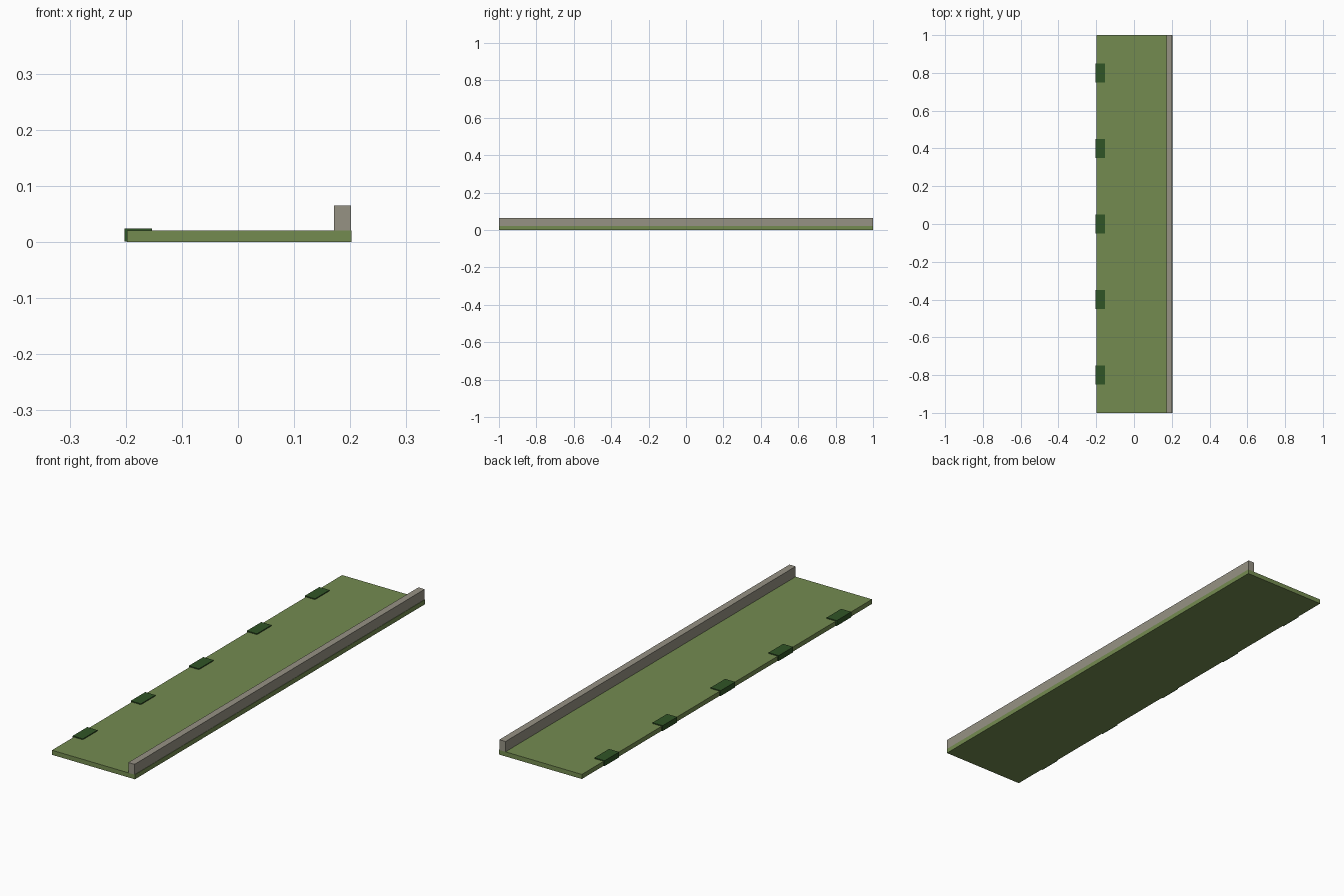
import bpy

cube = bpy.data.objects.get("Cube")
if cube:
    bpy.data.objects.remove(cube, do_unlink=True)


def make_material(name, rgb):
    mat = bpy.data.materials.new(name)
    mat.use_nodes = True
    color = (*rgb, 1.0)
    mat.diffuse_color = color
    mat.node_tree.nodes["Principled BSDF"].inputs["Base Color"].default_value = color
    return mat


def add_box(name, low, high, mat):
    """Flat-sided box between two opposite corners."""
    center = [(a + b) / 2 for a, b in zip(low, high)]
    size = [b - a for a, b in zip(low, high)]
    bpy.ops.mesh.primitive_cube_add(size=1, location=center)
    obj = bpy.context.object
    obj.name = name
    obj.scale = size
    bpy.ops.object.transform_apply(location=False, rotation=False, scale=True)
    obj.data.materials.append(mat)
    return obj


grass = make_material("grass_green", (0.175, 0.26, 0.081))
stone = make_material("kerb_stone", (0.305, 0.287, 0.231))
leaf = make_material("dark_leaf_green", (0.03, 0.089, 0.019))

# Long grass strip
add_box("grass_strip", (-0.1975, -1, 0), (0.2025, 1, 0.02), grass)

# Raised kerb along the left edge
add_box("kerb", (0.171, -1, 0.02), (0.201, 1, 0.065), stone)

# Evenly spaced tufts overhanging the right edge
for i in range(5):
    y = (i - 2) * 0.4
    add_box(f"grass_tuft_{i + 1}", (-0.2025, y - 0.05, 0.0005),
            (-0.1535, y + 0.05, 0.024), leaf)
